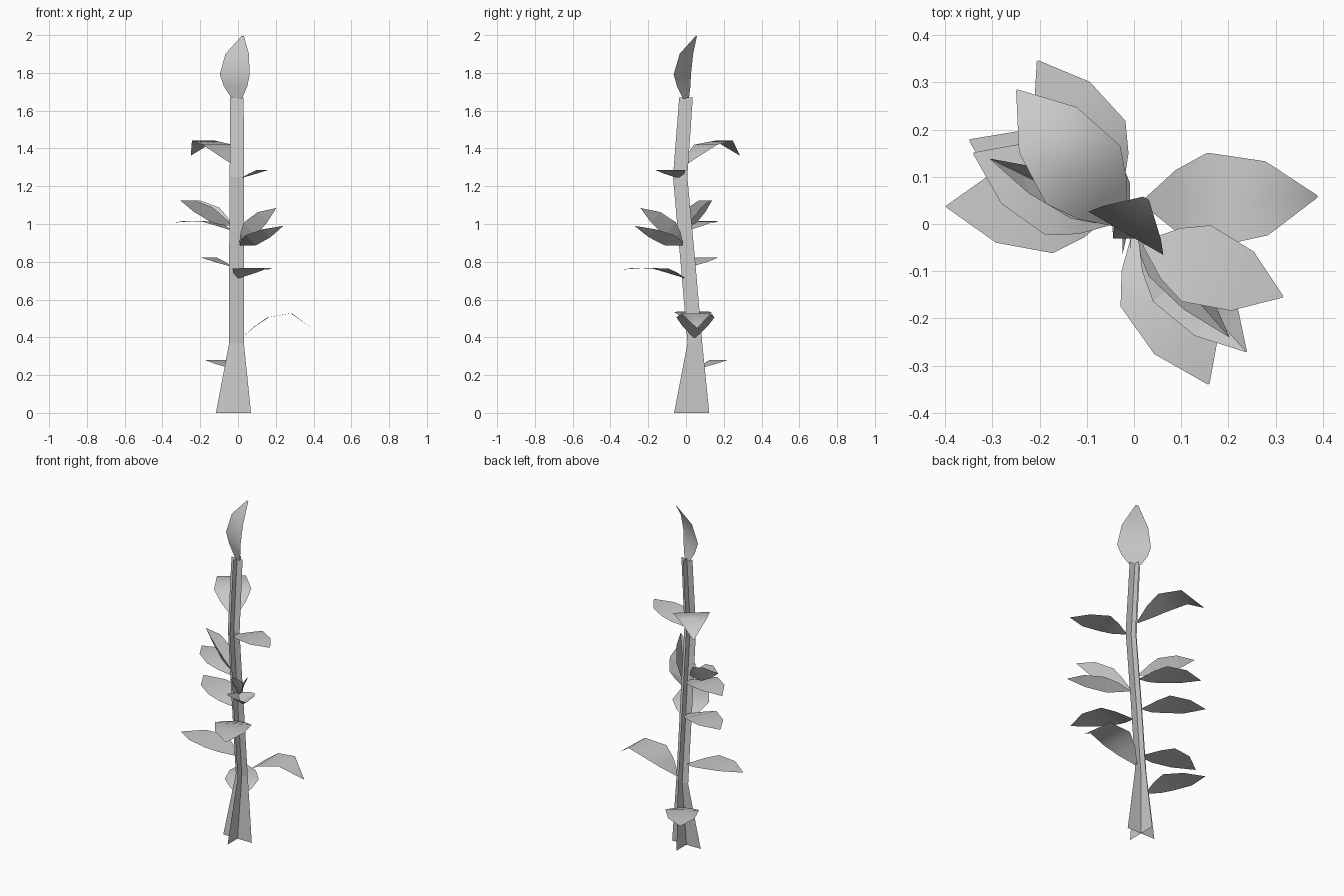
import bpy
from math import sin, cos, radians

if "Cube" in bpy.data.objects:
    bpy.data.objects.remove(bpy.data.objects["Cube"])

# stem centre line: z, x, y, half width
STEM = [(0, -0.024, 0.03, 0.093), (0.37, -0.008, 0.047, 0.039), (0.80, -0.008, 0.01, 0.039),
        (1.25, -0.006, -0.031, 0.038), (1.67, -0.006, 0.0, 0.036)]
# leaf stations: distance along the leaf and half width
ALONG = [0, 0.07, 0.14, 0.265, 0.375]
HALF = [0.008, 0.068, 0.103, 0.08, 0.002]
BLUNT = [0.036, 0.08, 0.103, 0.08, 0.008]
# leaf height profiles
FLAT = [0, 0.025, 0.05, 0.05, 0.05]
DIP = [0, 0.027, 0.05, 0.055, 0.045]
DROOP = [0, 0.06, 0.108, 0.13, 0.05]
RISE = [0, 0.0, 0.003, 0.05, 0.115]
SAG = [0, -0.025, -0.035, -0.025, 0]
BULGE = [0, 0.02, 0.035, 0.015, -0.045]


def make(name, verts, faces):
    me = bpy.data.meshes.new(name)
    me.from_pydata(verts, [], faces)
    me.update()
    ob = bpy.data.objects.new(name, me)
    bpy.context.collection.objects.link(ob)
    return ob


def stem_at(z):
    for a, b in zip(STEM, STEM[1:]):
        if z <= b[0]:
            t = (z - a[0]) / (b[0] - a[0])
            return a[1] + t * (b[1] - a[1]), a[2] + t * (b[2] - a[2])
    return STEM[-1][1:3]


def leaf(name, z, az, prof, pitch=0, fold=0, size=1, start=0.03, half=HALF):
    az, pitch, fold = radians(az), radians(pitch), radians(fold)
    cx, cy = stem_at(z)
    verts = []
    for u, w, h in zip(ALONG, half, prof):
        for side in (-1, 0, 1):
            v = side * w * cos(fold)
            hh = h + abs(side) * w * sin(fold)
            r = start + size * (u * cos(pitch) - hh * sin(pitch))
            up = size * (u * sin(pitch) + hh * cos(pitch))
            verts.append((cx + r * cos(az) - size * v * sin(az),
                          cy + r * sin(az) + size * v * cos(az), z + up))
    faces = [(3 * i + k, 3 * i + 3 + k, 3 * i + 4 + k, 3 * i + 1 + k)
             for i in range(4) for k in (0, 1)]
    ob = make(name, verts, faces)
    if not fold:
        for p in ob.data.polygons:
            p.use_smooth = True


# stem: two crossed sheets
for name, dx, dy in (("stem_sheet_wide", 1, 0), ("stem_sheet_deep", 0, 1)):
    verts = [(x + s * w * dx, y + s * w * dy, z) for z, x, y, w in STEM for s in (-1, 1)]
    make(name, verts, [(2 * i, 2 * i + 1, 2 * i + 3, 2 * i + 2) for i in range(4)])

# open leaves: height on the stem, direction, profile, size
for i, (z, az, prof, size) in enumerate([
        (0.235, 122, FLAT, 0.88), (0.485, 180, DIP, 0.96), (0.40, 2, DROOP, 0.98),
        (0.715, -65, DIP, 0.97), (0.775, 154, FLAT, 0.93), (0.967, 155, DIP, 0.9),
        (1.245, -21, FLAT, 0.84), (1.315, 128, DROOP, 0.97)]):
    leaf(f"leaf_{i + 1}", z, az, prof, size=size)

# folded young leaves
leaf("young_leaf_left", 0.99, 154, SAG, pitch=24, fold=65, size=0.88)
leaf("young_leaf_right_high", 0.895, -49, SAG, pitch=33, fold=62, size=0.92)
leaf("young_leaf_right_low", 0.885, -48, RISE, fold=35, size=0.9)

# top leaf
leaf("top_leaf", 1.665, 60, BULGE, pitch=86, size=0.89, start=0.0, half=BLUNT)
